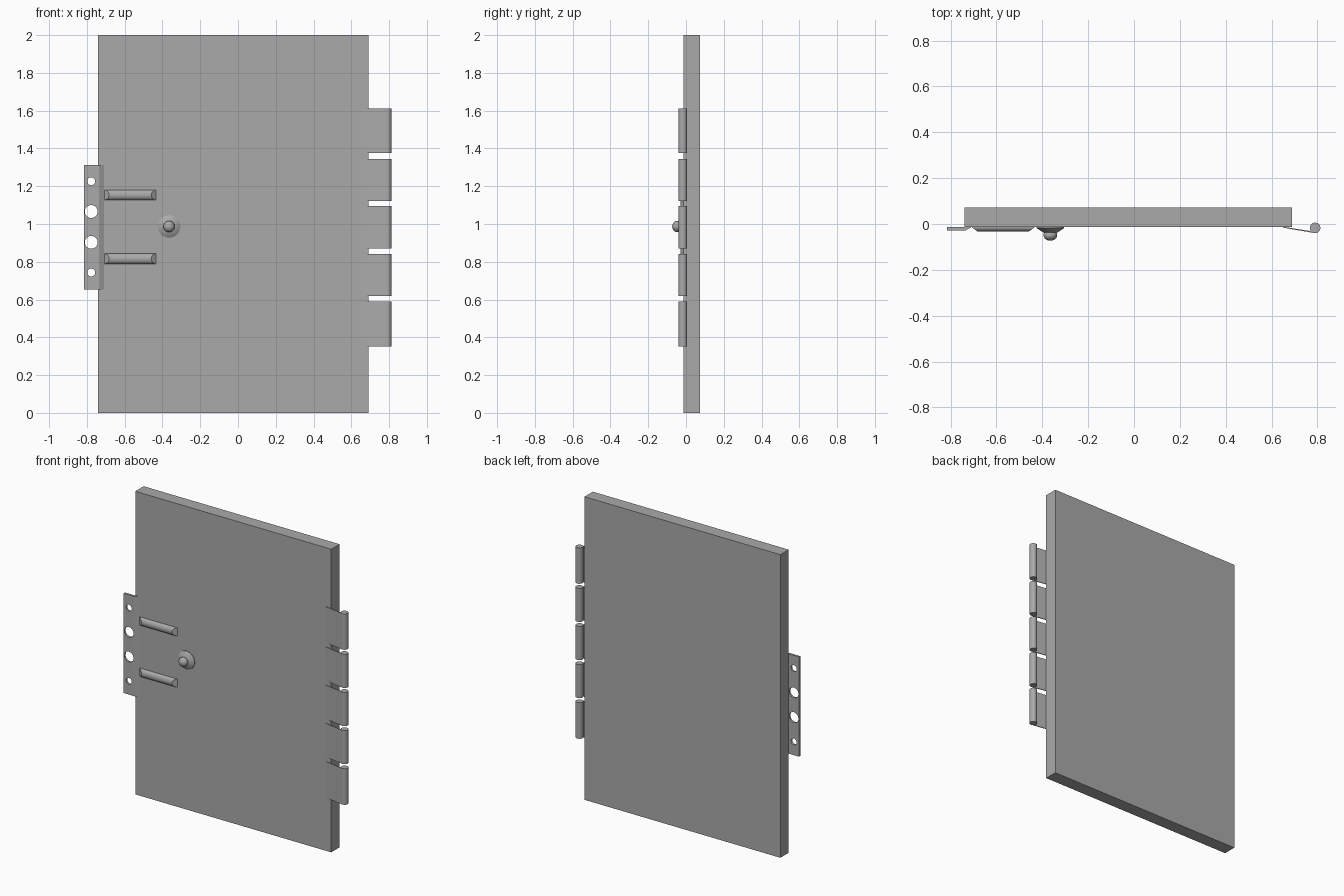
import bpy, bmesh, math
from mathutils import Vector

cube = bpy.data.objects.get("Cube")
if cube:
    bpy.data.objects.remove(cube, do_unlink=True)

grey = bpy.data.materials.new("plain grey")
grey.use_nodes = True
COLOR = (0.4, 0.4, 0.4, 1)
grey.diffuse_color = COLOR
grey.node_tree.nodes["Principled BSDF"].inputs["Base Color"].default_value = COLOR

FACE = -0.014   # front of the door panel
BACK = 0.073


def finish(name, bm, smooth=False):
    bmesh.ops.recalc_face_normals(bm, faces=bm.faces)
    mesh = bpy.data.meshes.new(name)
    bm.to_mesh(mesh)
    bm.free()
    mesh.materials.append(grey)
    obj = bpy.data.objects.new(name, mesh)
    bpy.context.collection.objects.link(obj)
    bpy.ops.object.select_all(action='DESELECT')
    obj.select_set(True)
    bpy.context.view_layer.objects.active = obj
    if smooth:
        bpy.ops.object.shade_smooth_by_angle(angle=math.radians(35))
    return obj


def extrude_xy(name, outline, z0, z1, smooth=False):
    """Extrude an outline in plan straight up from z0 to z1."""
    bm = bmesh.new()
    face = bm.faces.new([bm.verts.new((x, y, z0)) for x, y in outline])
    top = bmesh.ops.extrude_face_region(bm, geom=[face])["geom"]
    bmesh.ops.translate(bm, vec=(0, 0, z1 - z0),
                        verts=[v for v in top if isinstance(v, bmesh.types.BMVert)])
    return finish(name, bm, smooth)


def circle(x, y, r, n=32):
    return [(x + r * math.cos(math.tau * i / n), y + r * math.sin(math.tau * i / n))
            for i in range(n)]


# Door panel
extrude_xy("door_panel", [(-0.74, FACE), (0.69, FACE), (0.69, BACK), (-0.74, BACK)], 0, 2)

# Hinge knuckles with slanting leaves
leaf = [(0.65, -0.012), (0.65, -0.016), (0.79, -0.040), (0.80, -0.038), (0.79, -0.034)]
spans = [(0.352, 0.59), (0.62, 0.842), (0.871, 1.094), (1.123, 1.345), (1.375, 1.612)]
for i, (low, high) in enumerate(spans, 1):
    extrude_xy(f"hinge_knuckle_{i}", circle(0.79, -0.017, 0.023), low, high, True)
    extrude_xy(f"hinge_leaf_{i}", leaf, low, high)

# Latch plate with a bevelled inner edge and four holes
plate = extrude_xy("latch_plate", [(-0.815, -0.028), (-0.735, -0.028), (-0.71, FACE),
                                   (-0.815, FACE)], 0.654, 1.312)
for z, r in [(0.743, 0.021), (0.903, 0.034), (1.066, 0.034), (1.226, 0.021)]:
    bpy.ops.mesh.primitive_cylinder_add(vertices=32, radius=r, depth=0.04,
                                        location=(-0.777, -0.021, z),
                                        rotation=(math.pi / 2, 0, 0))
    cutter = bpy.context.object
    cutter.name = "hole_cutter"
    cutter.hide_render = True
    cut = plate.modifiers.new("hole", 'BOOLEAN')
    cut.operation = 'DIFFERENCE'
    cut.solver = 'EXACT'
    cut.object = cutter
    bpy.context.view_layer.objects.active = plate
    bpy.ops.object.modifier_apply(modifier=cut.name)
    bpy.data.objects.remove(cutter, do_unlink=True)


# Rounded bars with sloping ends
def latch_bar(name, z):
    bm = bmesh.new()
    ends = []
    for x, side in ((-0.708, 1), (-0.433, -1)):
        ring = []
        for i in range(17):
            a = math.pi * i / 16
            rise = math.sin(a)
            ring.append(bm.verts.new((x + side * 0.026 * rise, FACE - 0.019 * rise,
                                      z + 0.027 * math.cos(a))))
        bm.faces.new(ring)
        ends.append(ring)
    a, b = ends
    for i in range(17):
        j = (i + 1) % 17
        bm.faces.new((a[i], a[j], b[j], b[i]))
    finish(name, bm, True)


latch_bar("lower_bar", 0.816)
latch_bar("upper_bar", 1.154)

# Knob: conical rose and ball, turned about the y axis
profile = [(0, FACE), (0.06, FACE), (0.06, -0.018), (0.033, -0.036), (0.024, -0.037)]
for i in range(9):
    a = math.radians(-35 + 125 * i / 8)
    profile.append((0.03 * math.cos(a), -0.048 - 0.025 * math.sin(a)))
bm = bmesh.new()
verts = [bm.verts.new((-0.365 + r, y, 0.987)) for r, y in profile]
edges = [bm.edges.new(pair) for pair in zip(verts, verts[1:])]
bmesh.ops.spin(bm, geom=verts + edges, cent=Vector((-0.365, 0, 0.987)),
               axis=(0, 1, 0), angle=math.tau, steps=32)
bmesh.ops.remove_doubles(bm, verts=bm.verts, dist=0.0002)
finish("door_knob", bm, True)
